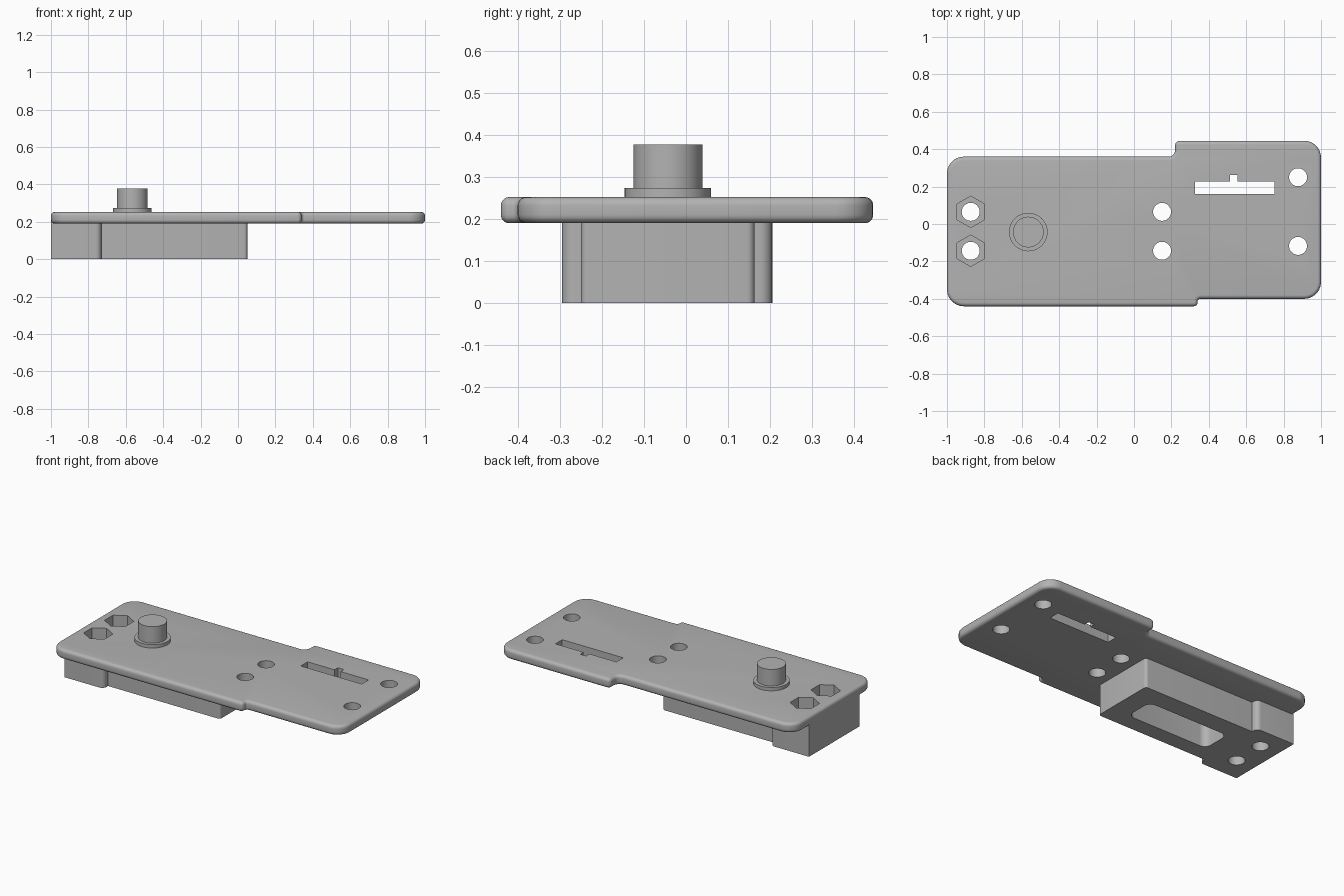
import bpy, bmesh, math
from mathutils import Vector

if "Cube" in bpy.data.objects:
    bpy.data.objects.remove(bpy.data.objects["Cube"], do_unlink=True)

grey = bpy.data.materials.new("matte grey")
grey.use_nodes = True
colour = (0.45, 0.45, 0.45, 1)
grey.diffuse_color = colour
grey.node_tree.nodes["Principled BSDF"].inputs["Base Color"].default_value = colour


def rounded_outline(corners, inset=0.0, steps=7):
    """Counter-clockwise corners (x, y, radius) -> points with rounded corners, moved inward."""
    out, n = [], len(corners)
    for i, (x, y, r) in enumerate(corners):
        p = Vector((x, y))
        d_in = (p - Vector(corners[i - 1][:2])).normalized()
        d_out = (Vector(corners[(i + 1) % n][:2]) - p).normalized()
        convex = d_in.cross(d_out) > 0
        n_in, n_out = (Vector((-d.y, d.x)) for d in (d_in, d_out))
        p += inset * (n_in + n_out)
        if r == 0:
            out.append(p)
            continue
        r = max(r - inset, 0.001) if convex else r + inset
        side = 1 if convex else -1
        centre = p + side * r * (n_in + n_out)
        for k in range(steps + 1):
            a = math.pi / 2 * k / steps
            out.append(centre - side * r * (n_in * math.cos(a) + n_out * math.sin(a)))
    return out


def stack(name, layers):
    """Closed solid from rings of equal length, given as (points, z) from bottom to top."""
    bm = bmesh.new()
    rings = [[bm.verts.new((p[0], p[1], z)) for p in pts] for pts, z in layers]
    n = len(rings[0])
    bm.faces.new(rings[0][::-1])
    bm.faces.new(rings[-1])
    for low, high in zip(rings, rings[1:]):
        for i in range(n):
            j = (i + 1) % n
            bm.faces.new((low[i], low[j], high[j], high[i]))
    bmesh.ops.recalc_face_normals(bm, faces=bm.faces)
    mesh = bpy.data.meshes.new(name)
    bm.to_mesh(mesh)
    bm.free()
    mesh.materials.append(grey)
    ob = bpy.data.objects.new(name, mesh)
    bpy.context.collection.objects.link(ob)
    return ob


def circle(x, y, r, n=40, turn=0.0):
    return [(x + r * math.cos(turn + math.tau * i / n),
             y + r * math.sin(turn + math.tau * i / n)) for i in range(n)]


def prism(name, pts, z0, z1):
    return stack(name, [(pts, z0), (pts, z1)])


def activate(ob):
    bpy.ops.object.select_all(action='DESELECT')
    ob.select_set(True)
    bpy.context.view_layer.objects.active = ob


def combine(target, tool, operation):
    """Apply a boolean and discard the tool."""
    activate(target)
    mod = target.modifiers.new("combine", 'BOOLEAN')
    mod.operation, mod.object, mod.solver = operation, tool, 'EXACT'
    bpy.ops.object.modifier_apply(modifier=mod.name)
    bpy.data.objects.remove(tool, do_unlink=True)


# Stepped cover plate with a rounded rim
z_low, z_high, rim = 0.19, 0.252, 0.02
plate_shape = [(-1, -0.44, 0.09), (0.34, -0.44, 0.021), (0.34, -0.4, 0.015),
               (1, -0.4, 0.09), (1, 0.445, 0.09), (0.22, 0.445, 0.025),
               (0.22, 0.36, 0.035), (-1, 0.36, 0.09)]
rim_angles = [math.pi / 2 * k / 5 for k in range(6)]
lower = [(rim * (1 - math.sin(a)), z_low + rim * (1 - math.cos(a))) for a in rim_angles]
upper = [(inset, z_low + z_high - z) for inset, z in reversed(lower)]
plate = stack("cover_plate", [(rounded_outline(plate_shape, d), z) for d, z in lower + upper])

# Housing under the plate, wider at its end
housing_shape = [(-1, -0.295, 0), (-0.73, -0.295, 0.03), (-0.73, -0.25, 0),
                 (0.05, -0.25, 0.018), (0.05, 0.163, 0.018), (-0.73, 0.163, 0),
                 (-0.73, 0.205, 0.03), (-1, 0.205, 0)]
housing = prism("housing", rounded_outline(housing_shape), 0, 0.215)
combine(plate, housing, 'UNION')

# Pocket in the underside of the housing
pocket_shape = [(-0.65, -0.147, 0.045), (-0.08, -0.147, 0.045),
                (-0.08, 0.04, 0.045), (-0.65, 0.04, 0.045)]
combine(plate, prism("pocket", rounded_outline(pocket_shape), -0.1, 0.19), 'DIFFERENCE')

# Screw holes, with hexagonal nut recesses at the housing end
for x, y in [(-0.873, 0.065), (-0.873, -0.143), (0.15, 0.065),
             (0.15, -0.143), (0.877, 0.25), (0.877, -0.117)]:
    combine(plate, prism("hole", circle(x, y, 0.048), -0.1, 0.4), 'DIFFERENCE')
    if x < 0:
        hexagon = circle(x, y, 0.084, 6, math.pi / 6)
        combine(plate, prism("nut_recess", hexagon, 0.13, 0.4), 'DIFFERENCE')

# Slot with a small notch
slot_shape = [(0.325, 0.16), (0.75, 0.16), (0.75, 0.228), (0.554, 0.228),
              (0.554, 0.262), (0.512, 0.262), (0.512, 0.228), (0.325, 0.228)]
combine(plate, prism("slot", slot_shape, 0.1, 0.4), 'DIFFERENCE')

# Round button with its collar
bx, by = -0.565, -0.043
collar, stem = circle(bx, by, 0.103, 48), circle(bx, by, 0.082, 48)
button = stack("button", [(collar, z_high - 0.01), (collar, 0.273), (stem, 0.273), (stem, 0.377)])

for ob in (plate, button):
    activate(ob)
    bpy.ops.object.shade_smooth_by_angle(angle=math.radians(35))
